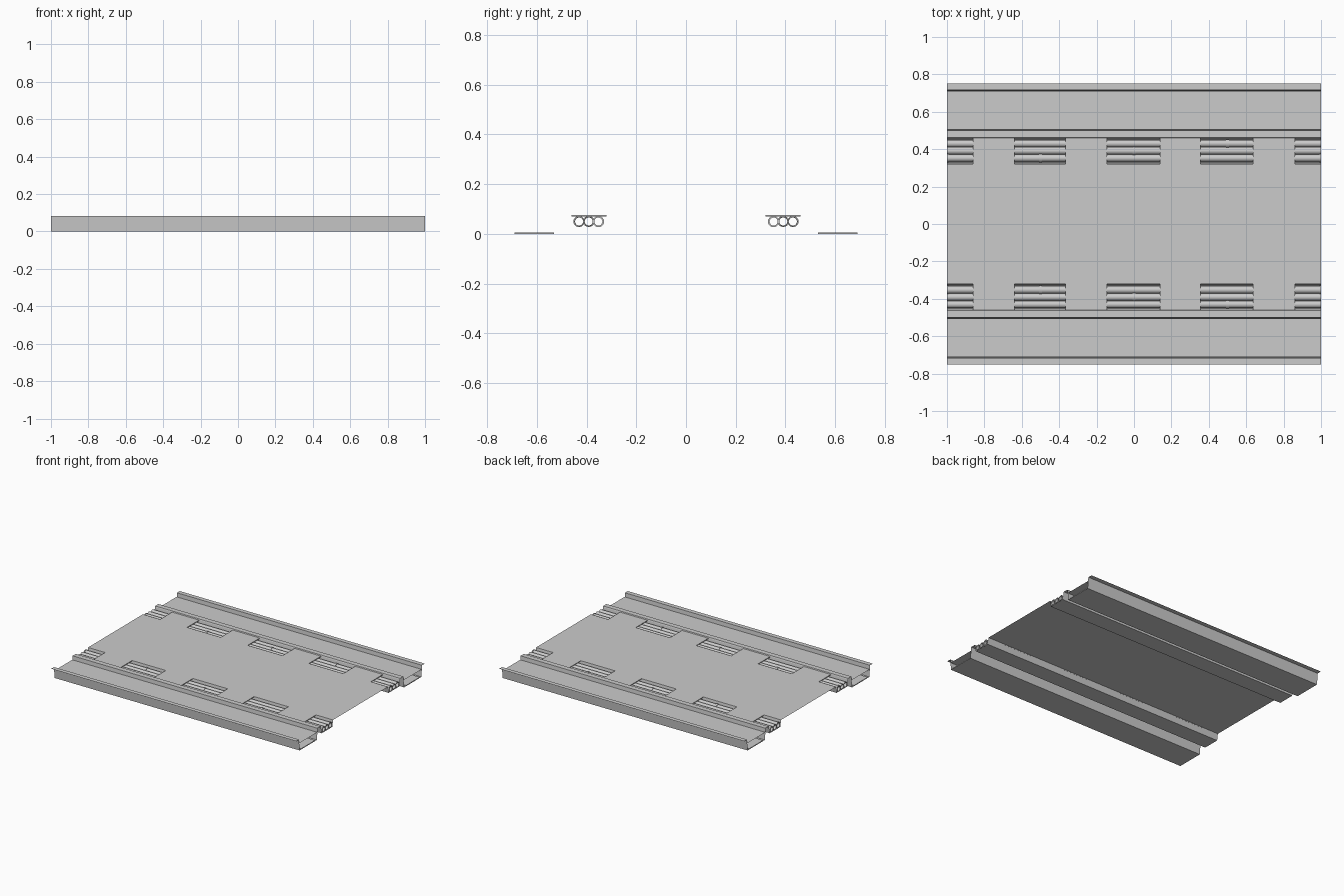
import bpy, bmesh, math

if "Cube" in bpy.data.objects:
    bpy.data.objects.remove(bpy.data.objects["Cube"])

FLOOR = 0.076     # walking surface height
CUTS = [(-1, -.86), (-.64, -.365), (-.145, .14), (.355, .635), (.86, 1)]


def finish(bm, name, smooth=False):
    bmesh.ops.remove_doubles(bm, verts=bm.verts, dist=1e-5)
    me = bpy.data.meshes.new(name)
    bm.to_mesh(me)
    bm.free()
    ob = bpy.data.objects.new(name, me)
    bpy.context.collection.objects.link(ob)
    if smooth:
        for p in me.polygons:
            p.use_smooth = True
        me.set_sharp_from_angle(angle=math.radians(35))
    return ob


def sheet(name, profile):
    """Extrude an open (y, z) profile along the whole length."""
    bm = bmesh.new()
    a = [bm.verts.new((-1, y, z)) for y, z in profile]
    b = [bm.verts.new((1, y, z)) for y, z in profile]
    for i in range(len(profile) - 1):
        bm.faces.new((a[i], b[i], b[i + 1], a[i + 1]))
    return finish(bm, name)


def box(name, x0, x1, y0, y1, z0, z1):
    bm = bmesh.new()
    bmesh.ops.create_cube(bm, size=1)
    for v in bm.verts:
        v.co = (x1 if v.co.x > 0 else x0, y1 if v.co.y > 0 else y0, z1 if v.co.z > 0 else z0)
    return finish(bm, name)


def tube(name, x0, x1, y, z, r_out, r_in, n=20):
    """Hollow pipe along x with annular ends."""
    bm = bmesh.new()
    rings = []
    for x, r in ((x0, r_out), (x1, r_out), (x1, r_in), (x0, r_in)):
        rings.append([bm.verts.new((x, y + r * math.cos(2 * math.pi * i / n),
                                    z + r * math.sin(2 * math.pi * i / n))) for i in range(n)])
    for k in range(4):
        p, q = rings[k], rings[(k + 1) % 4]
        for i in range(n):
            bm.faces.new((p[i], p[(i + 1) % n], q[(i + 1) % n], q[i]))
    bmesh.ops.recalc_face_normals(bm, faces=bm.faces)
    return finish(bm, name, True)


# Central walking floor
sheet("centre_floor", [(-.32, FLOOR), (.32, FLOOR)])

for s, side in ((1, "back"), (-1, "front")):
    # Outer gutter: flange, sloped wall, base, inner wall, ridge, step to the floor
    sheet(side + "_gutter", [(s * y, z) for y, z in (
        (.75, .083), (.717, .083), (.71, 0), (.508, 0), (.5, .083), (.463, .083), (.46, FLOOR))])
    # Recessed cover over the gutter and slab lying in its base
    sheet(side + "_gutter_cover", [(s * .712, .055), (s * .504, .055)])
    box(side + "_gutter_slab", -1, 1, *sorted((s * .53, s * .69)), 0, .006)
    # Pipe channel below the floor
    sheet(side + "_pipe_channel", [(s * y, z) for y, z in (
        (.46, FLOOR), (.452, .028), (.328, .028), (.32, FLOOR))])
    # Floor bridges between the openings
    for i in range(4):
        box(f"{side}_floor_bridge_{i}", CUTS[i][1], CUTS[i + 1][0],
            *sorted((s * .32, s * .46)), FLOOR - .005, FLOOR)
    # Three pipes with staggered couplings
    for j, (y, cx) in enumerate(((.352, -.5), (.391, 0), (.43, .5))):
        tube(f"{side}_pipe_{j}", -1, 1, s * y, .05, .0195, .016)
        tube(f"{side}_coupling_{j}", cx - .007, cx + .007, s * y, .05, .0225, .0195)
    for e in (-1, 1):
        x0, x1 = sorted((e, e * .993))
        tube(f"{side}_end_coupling_{e}", x0, x1, s * .352, .05, .0225, .0195)
